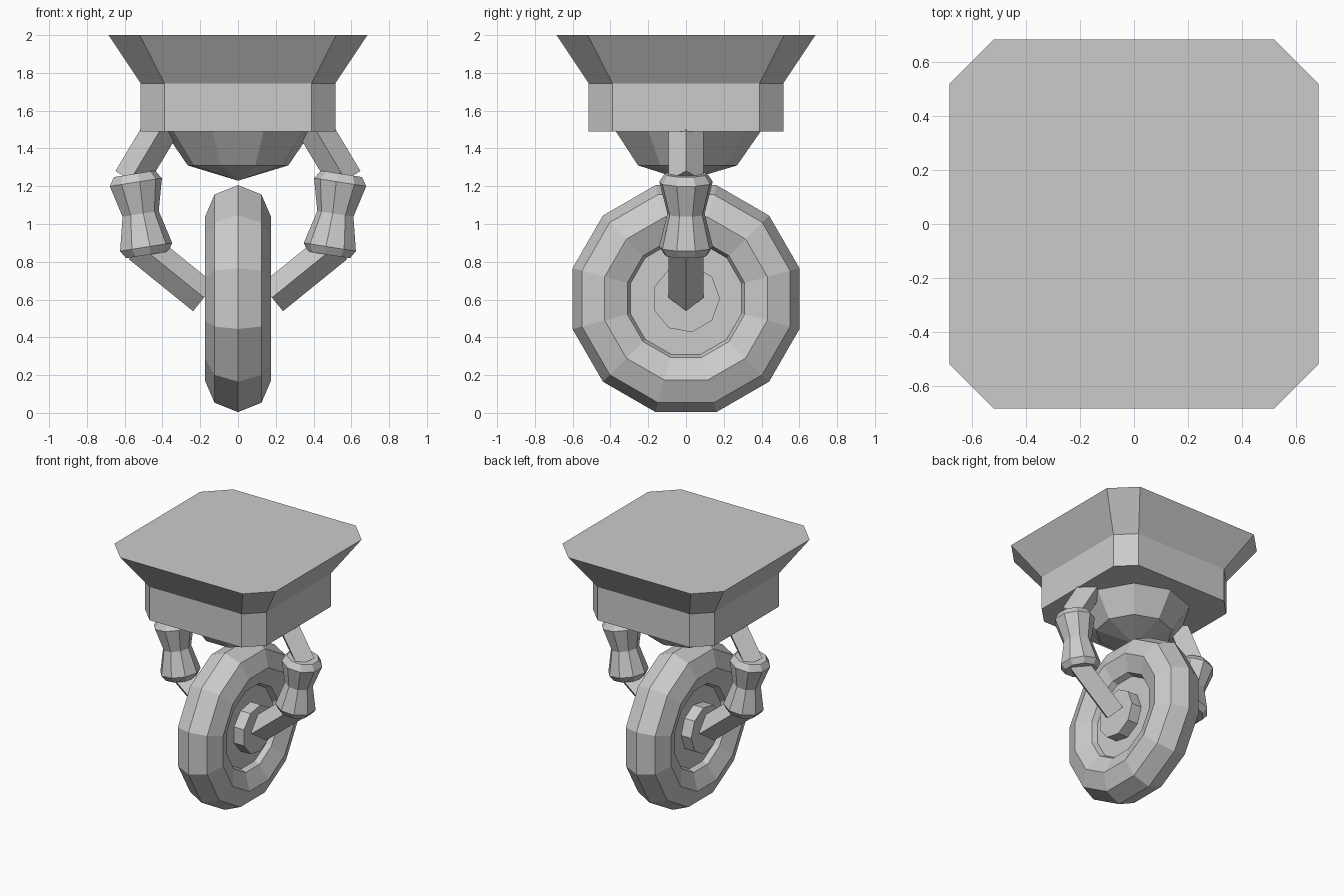
import bpy, bmesh
from math import cos, sin, pi, radians
from mathutils import Matrix, Vector

if "Cube" in bpy.data.objects:
    bpy.data.objects.remove(bpy.data.objects["Cube"])


def loft(name, rings, closed=False, mirror=False):
    """Skin a list of equal-length point rings; cap the ends unless closed."""
    bm = bmesh.new()
    vs = [[bm.verts.new(p) for p in ring] for ring in rings]
    n = len(vs[0])
    pairs = list(zip(vs, vs[1:])) + ([(vs[-1], vs[0])] if closed else [])
    for a, b in pairs:
        for i in range(n):
            j = (i + 1) % n
            bm.faces.new((a[i], a[j], b[j], b[i]))
    if not closed:
        bm.faces.new(vs[0])
        bm.faces.new(vs[-1])
    bmesh.ops.remove_doubles(bm, verts=bm.verts, dist=1e-5)
    bmesh.ops.recalc_face_normals(bm, faces=bm.faces)
    mesh = bpy.data.meshes.new(name)
    bm.to_mesh(mesh)
    bm.free()
    ob = bpy.data.objects.new(name, mesh)
    bpy.context.collection.objects.link(ob)
    if mirror:
        ob.modifiers.new("mirror", 'MIRROR').use_axis[0] = True
    return ob


def lathe(name, profile, sides, matrix, phase=0.0, **kw):
    """Revolve (radius, height) points about the local z of matrix."""
    rings = [[matrix @ Vector((r * cos(phase + 2 * pi * i / sides),
                               r * sin(phase + 2 * pi * i / sides), h))
              for i in range(sides)] for r, h in profile]
    return loft(name, rings, **kw)


def frame(origin, x, y, z):
    m = Matrix((x, y, z)).transposed().to_4x4()
    m.translation = origin
    return m


def along(p, q):
    """Frame at p with z pointing to q, y kept as world y; returns length too."""
    p, q = Vector((p[0], 0, p[1])), Vector((q[0], 0, q[1]))
    d = (q - p).normalized()
    y = Vector((0, 1, 0))
    return frame(p, y.cross(d), y, d), (q - p).length


# mounting plate: chamfered square block flaring towards the top
def chamfered(h, c, z):
    return [(h, -c, z), (h, c, z), (c, h, z), (-c, h, z),
            (-h, c, z), (-h, -c, z), (-c, -h, z), (c, -h, z)]


loft("mount_block", [chamfered(0.515, 0.39, 1.49),
                     chamfered(0.515, 0.39, 1.745),
                     chamfered(0.685, 0.52, 2.0)])

# low-poly dome under the block
lathe("under_dome", [(0.39, 1.52), (0.395, 1.49), (0.27, 1.31), (0.002, 1.23)],
      9, Matrix.Identity(4), pi / 2)

# wheel: tyre, recessed disc and hub, all turning about x
wheel = frame((0, 0, 0.605), (0, 1, 0), (0, 0, 1), (1, 0, 0))
tyre = [(0.446 + 0.176 * cos(i * pi / 4), 0.176 * sin(i * pi / 4)) for i in range(8)]
lathe("tyre", tyre, 12, wheel, radians(15), closed=True)
lathe("wheel_disc", [(0.305, -0.085), (0.305, 0.085)], 12, wheel, radians(15))
lathe("wheel_hub", [(0.18, -0.17), (0.18, 0.17)], 9, wheel)

# fork struts: diamond-section bars, mirrored
for name, p, q in (("upper_strut", (0.398, 1.52), (0.57, 1.233)),
                   ("lower_strut", (0.18, 0.61), (0.52, 0.885))):
    m, length = along(p, q)
    lathe(name, [(0.092, 0), (0.092, length)], 4, m, mirror=True)

# waisted shock absorbers between the struts, mirrored
m, length = along((0.484, 0.836), (0.552, 1.265))
lathe("shock_absorber", [(0.117, 0), (0.144, 0.042), (0.1, 0.22),
                         (0.144, length - 0.045), (0.113, length)],
      9, m, pi, mirror=True)
